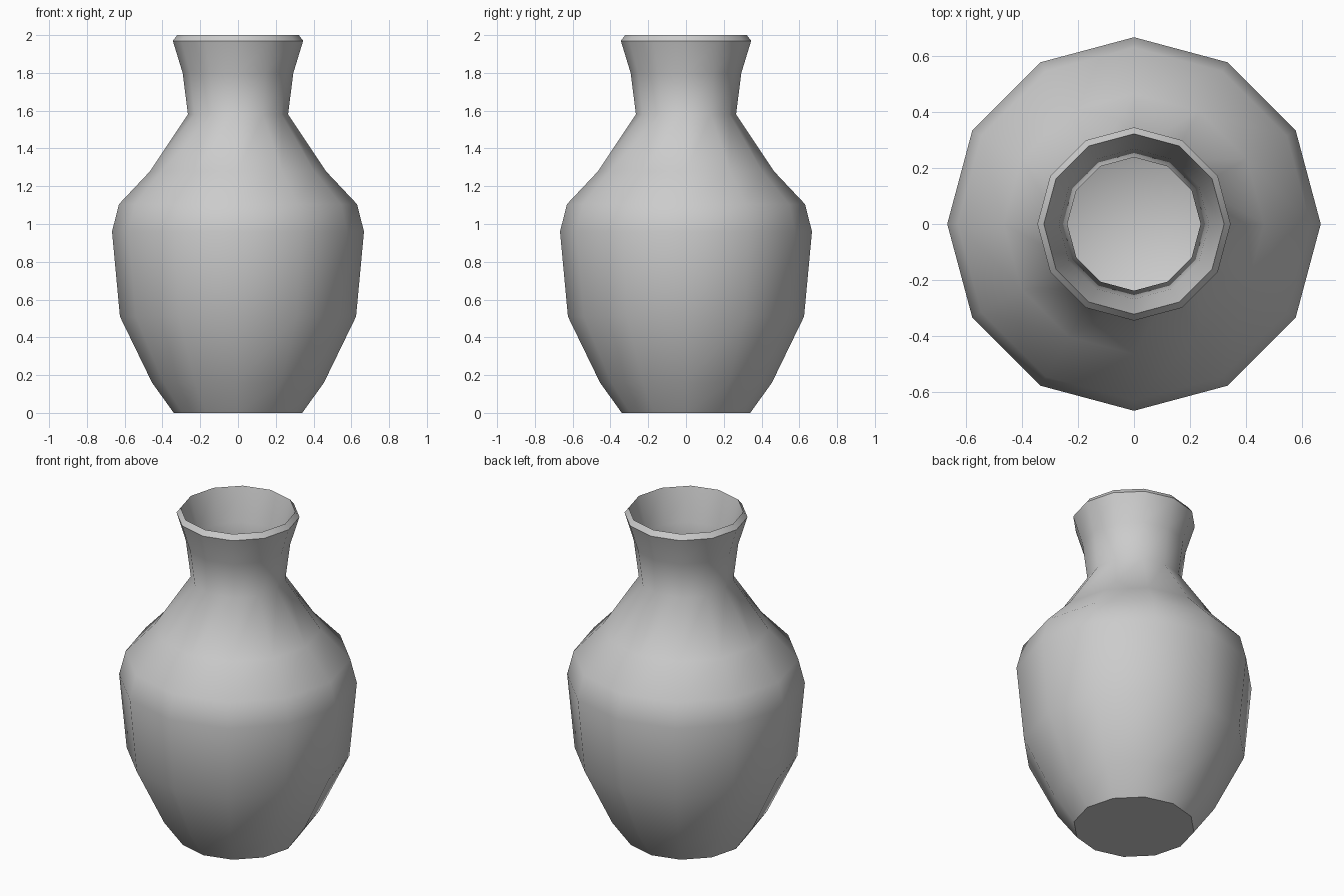
import bpy, bmesh, math

if "Cube" in bpy.data.objects:
    bpy.data.objects.remove(bpy.data.objects["Cube"])

SIDES = 12
# lathe profile (radius, height): base, outer wall, lip, inner wall, floor
profile = [(0, 0), (0.34, 0), (0.455, 0.16), (0.625, 0.51), (0.667, 0.96),
           (0.63, 1.105), (0.465, 1.28), (0.265, 1.58), (0.293, 1.80),
           (0.345, 1.97), (0.322, 2.0), (0.268, 1.80), (0.238, 1.58),
           (0.44, 1.26), (0.60, 1.09), (0.637, 0.96), (0.597, 0.52),
           (0.43, 0.18), (0.31, 0.05), (0, 0.03)]

# vase body: spin the profile around z
bm = bmesh.new()
verts = [bm.verts.new((r, 0, z)) for r, z in profile]
edges = [bm.edges.new(pair) for pair in zip(verts, verts[1:])]
bmesh.ops.spin(bm, geom=verts + edges, cent=(0, 0, 0), axis=(0, 0, 1),
               angle=math.tau, steps=SIDES, use_merge=True)
bmesh.ops.remove_doubles(bm, verts=bm.verts[:], dist=0.0005)
bmesh.ops.recalc_face_normals(bm, faces=bm.faces[:])
mesh = bpy.data.meshes.new("vase")
bm.to_mesh(mesh)
bm.free()
vase = bpy.data.objects.new("vase", mesh)
bpy.context.collection.objects.link(vase)

# smooth walls with a crisp lip and base edge
bpy.context.view_layer.objects.active = vase
vase.select_set(True)
bpy.ops.object.shade_smooth_by_angle(angle=math.radians(50))
